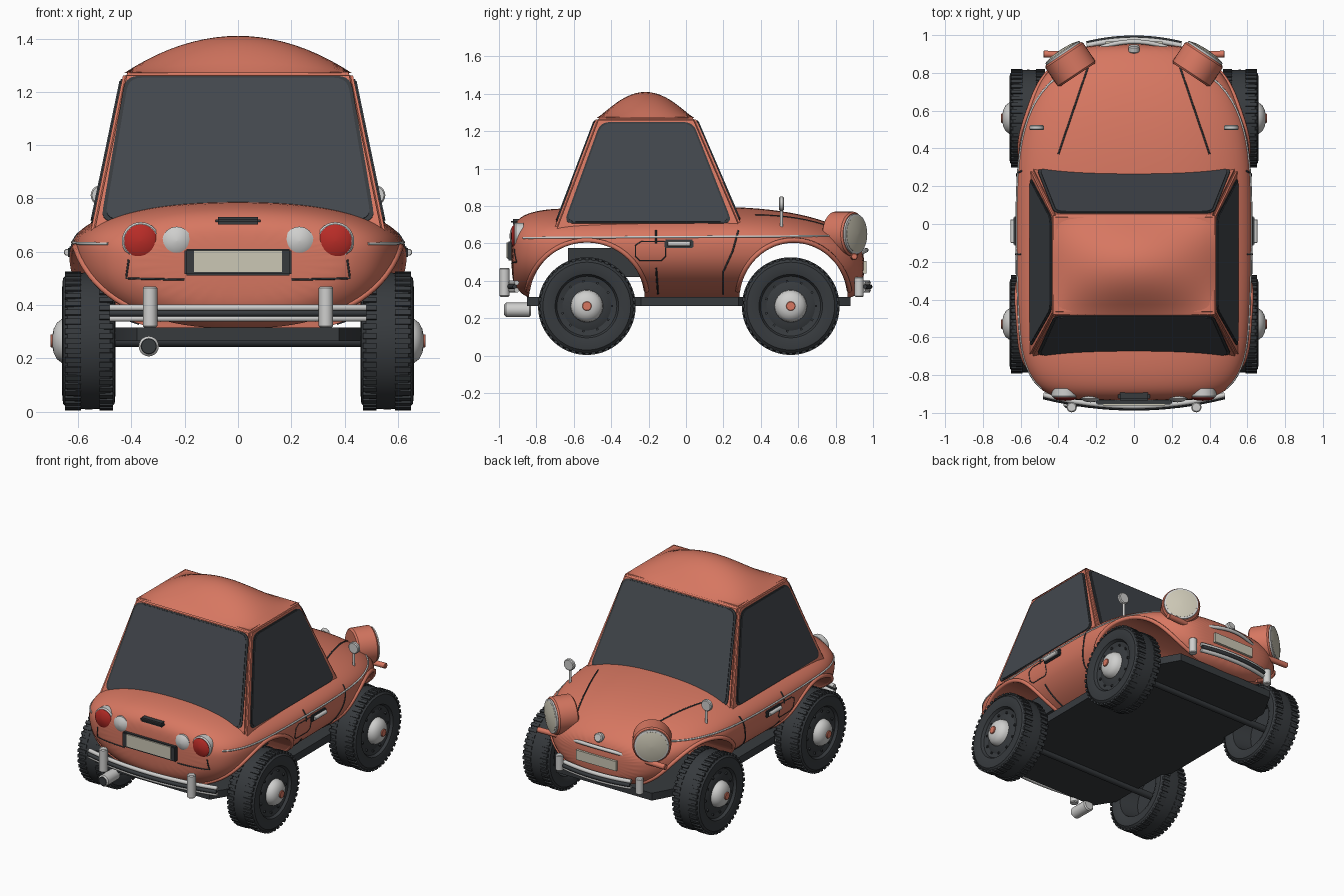
import bpy, bmesh, math
from mathutils import Vector
from mathutils.bvhtree import BVHTree

if "Cube" in bpy.data.objects:
    bpy.data.objects.remove(bpy.data.objects["Cube"])


def material(name, rgb):
    m = bpy.data.materials.new(name)
    m.use_nodes = True
    m.diffuse_color = (*rgb, 1)
    m.node_tree.nodes["Principled BSDF"].inputs["Base Color"].default_value = (*rgb, 1)
    return m


paint = material("coral paint", (0.68, 0.185, 0.12))
glass = material("dark glass", (0.055, 0.063, 0.074))
rubber = material("black rubber", (0.038, 0.043, 0.048))
chrome = material("chrome", (0.62, 0.62, 0.61))
red = material("red lens", (0.48, 0.025, 0.02))
cream = material("cream", (0.6, 0.57, 0.46))
SIDES = ((1, "left"), (-1, "right"))


def activate(ob):
    bpy.ops.object.select_all(action='DESELECT')
    ob.select_set(True)
    bpy.context.view_layer.objects.active = ob


def finish(name, bm, mat, smooth=True):
    bmesh.ops.recalc_face_normals(bm, faces=bm.faces)
    me = bpy.data.meshes.new(name)
    bm.to_mesh(me)
    bm.free()
    me.materials.append(mat)
    ob = bpy.data.objects.new(name, me)
    bpy.context.collection.objects.link(ob)
    if smooth:
        activate(ob)
        bpy.ops.object.shade_smooth_by_angle(angle=math.radians(35))
    return ob


def loft(name, rings, mat):
    bm = bmesh.new()
    rows = [[bm.verts.new(p) for p in r] for r in rings]
    n = len(rows[0])
    for a, b in zip(rows, rows[1:]):
        for i in range(n):
            bm.faces.new((a[i], a[(i + 1) % n], b[(i + 1) % n], b[i]))
    bm.faces.new(rows[0])
    bm.faces.new(rows[-1])
    return finish(name, bm, mat)


def spin(name, origin, axis, profile, mat, seg=32):
    """Revolve (distance, radius) pairs about an axis."""
    q = Vector(axis).to_track_quat('Z', 'Y')
    angles = [math.tau * i / seg for i in range(seg)]
    return loft(name, [[Vector(origin) + q @ Vector((r * math.cos(a), r * math.sin(a), d))
                        for a in angles] for d, r in profile], mat)


def rod(name, a, b, r, mat, seg=20):
    axis = Vector(b) - Vector(a)
    n, e = axis.length, min(r, axis.length) * 0.2
    return spin(name, a, axis, [(0, r - e), (e, r), (n - e, r), (n, r - e)], mat, seg)


def box(name, lo, hi, mat, bevel=0.0):
    bm = bmesh.new()
    bmesh.ops.create_cube(bm, size=1)
    for v in bm.verts:
        v.co = [(l + h) / 2 + c * (h - l) for l, h, c in zip(lo, hi, v.co)]
    if bevel:
        bmesh.ops.bevel(bm, geom=bm.edges[:], offset=bevel, segments=2, affect='EDGES')
    return finish(name, bm, mat)


def tube(name, pts, r, mat):
    cu = bpy.data.curves.new(name, 'CURVE')
    cu.dimensions, cu.bevel_depth, cu.bevel_resolution = '3D', r, 1
    cu.use_fill_caps = True
    sp = cu.splines.new('POLY')
    sp.points.add(len(pts) - 1)
    for p, c in zip(sp.points, pts):
        p.co = (*c, 1)
    cu.materials.append(mat)
    ob = bpy.data.objects.new(name, cu)
    bpy.context.collection.objects.link(ob)
    activate(ob)
    bpy.ops.object.convert(target='MESH')


# Body shell: y, half width, bottom, top
stations = [(-.935, .36, .42, .67), (-.91, .44, .36, .72), (-.86, .525, .31, .76),
            (-.75, .585, .285, .785), (-.6, .615, .28, .79), (-.2, .63, .28, .79),
            (.2, .63, .28, .8), (.45, .61, .28, .785), (.65, .56, .28, .75),
            (.8, .47, .29, .7), (.9, .37, .31, .64), (.955, .25, .36, .58)]


def section(y, w, lo, hi):
    mid, ring = lo + .63 * (hi - lo), []
    for i in range(36):
        a = math.tau * i / 36
        c, s = math.cos(a), math.sin(a)
        x = math.copysign(abs(c) ** .88, c) * w
        ring.append((x, y, mid + math.copysign(abs(s) ** .88, s) * (hi - mid if s > 0 else mid - lo)))
    return ring


body = loft("body_shell", [section(*s) for s in stations], paint)
activate(body)
sub = body.modifiers.new("round", 'SUBSURF')
sub.levels = 2
bpy.ops.object.modifier_apply(modifier=sub.name)

# Wheel arches, cut straight through
ARCHES = (("rear", -.53, .31), ("front", .575, .29))
AXLES = (("rear", -.53), ("front", .56))
for end, cy, ry in ARCHES:
    ring = [(cy + ry * math.cos(math.tau * i / 48), .3 + .305 * math.sin(math.tau * i / 48))
            for i in range(48)]
    cutter = loft(end + "_arch_cutter", [[(x, *p) for p in ring] for x in (-1, 1)], paint)
    cutter.hide_render = True
    activate(body)
    cut = body.modifiers.new("arch", 'BOOLEAN')
    cut.object, cut.operation, cut.solver = cutter, 'DIFFERENCE', 'EXACT'
    bpy.ops.object.modifier_apply(modifier=cut.name)
    bpy.data.objects.remove(cutter)
activate(body)
bpy.ops.object.shade_smooth_by_angle(angle=math.radians(35))
bm = bmesh.new()
bm.from_mesh(body.data)
surface = BVHTree.FromBMesh(bm)
bm.free()


def seam(name, pts, axis, sign, r=.005, mat=rubber, steps=10):
    """Lay a thin line on the body, projected along an axis."""
    flat = [Vector(a).lerp(Vector(b), i / steps) for a, b in zip(pts, pts[1:]) for i in range(steps)]
    flat.append(Vector(pts[-1]))
    direction = Vector((0, 0, 0))
    direction[axis] = -sign
    hits = []
    for p in flat:
        o = list(p)
        o.insert(axis, 2 * sign)
        hit = surface.ray_cast(Vector(o), direction)[0]
        if hit:
            hits.append(hit)
    if len(hits) > 1:
        tube(name, hits, r, mat)


for s, side in SIDES:
    for end, cy, ry in ARCHES:
        lip = [(cy + (ry + .012) * math.cos(math.pi * i / 40), .3 + .317 * math.sin(math.pi * i / 40))
               for i in range(2, 39)]
        seam(f"{side}_{end}_arch_lip", lip, 0, s, .014, paint, 1)
    seam(side + "_chrome_trim", [(-.87, .63), (.78, .64)], 0, s, .006, chrome, 40)
    seam(side + "_door_front_seam", [(.28, .67), (.25, .56), (.2, .45), (.2, .33)], 0, s)
    seam(side + "_door_rear_seam", [(-.16, .67), (-.16, .6)], 0, s)
    seam(side + "_door_lower_seam", [(-.16, .47), (-.15, .33)], 0, s)
    seam(side + "_side_flap", [(-.11, .61), (-.24, .61), (-.27, .59), (-.27, .53), (-.25, .51),
                               (-.13, .51), (-.11, .53), (-.11, .61)], 0, s, .003)
    seam(side + "_bonnet_seam", [(s * .24, .84), (s * .4, .37)], 2, 1)
    seam(side + "_boot_seam", [(s * .41, .57), (s * .42, .5), (s * .2, .495)], 1, -1, .004)

# Cabin, with walls leaning inward
def wall_x(z): return .55 - .207 * (z - .69)
def rear_y(z): return -.70 + .38 * (z - .69)
def front_y(z): return .30 - .43 * (z - .69)


bm = bmesh.new()
rows = [[bm.verts.new((sx * wall_x(z), f(z), z)) for sx, f in
         ((-1, rear_y), (1, rear_y), (1, front_y), (-1, front_y))] for z in (.62, 1.275)]
for i in range(4):
    j = (i + 1) % 4
    bm.faces.new((rows[0][i], rows[0][j], rows[1][j], rows[1][i]))
bm.faces.new(rows[0])
bm.faces.new(rows[1])
bmesh.ops.bevel(bm, geom=bm.edges[:], offset=.014, segments=3, affect='EDGES')
finish("cabin", bm, paint)

# Domed roof panel
bm = bmesh.new()
bmesh.ops.create_grid(bm, x_segments=20, y_segments=20, size=1)
for v in bm.verts:
    u, w = v.co.x, v.co.y
    bulge = max(0, 1 - u * u) * max(0, 1 - w * w) ** 1.25
    v.co = (u * .428, -.217 + w * .263, 1.27 + .14 * bulge)
finish("roof", bm, paint)


def window(name, corners, out):
    """Rounded pane with a dark rubber seal under it."""
    mid = sum(map(Vector, corners), Vector()) / 4
    for label, grow, depth, mat in (("glass", 1, .009, glass), ("seal", 1.03, .005, rubber)):
        c = [mid + (Vector(p) - mid) * grow for p in corners]
        pts = []
        for i, p in enumerate(c):
            a = p + (c[i - 1] - p).normalized() * .05
            b = p + (c[(i + 1) % 4] - p).normalized() * .05
            pts += [a.lerp(p, t / 5).lerp(p.lerp(b, t / 5), t / 5) for t in range(6)]
        n = (c[1] - c[0]).cross(c[3] - c[0]).normalized()
        n *= depth * math.copysign(1, n.dot(Vector(out)))
        loft(f"{name}_{label}", [pts, [p + n for p in pts]], mat)


for name, f, out in (("rear_window", rear_y, -1), ("windscreen", front_y, 1)):
    window(name, [(x, f(z), z) for x, z in ((-.5, .72), (.5, .72), (.41, 1.25), (-.41, 1.25))], (0, out, 0))
for s, side in SIDES:
    window(side + "_window", [(s * wall_x(z), y, z) for y, z in
                              ((-.64, .715), (.235, .715), (.03, 1.24), (-.45, 1.24))], (s, 0, 0))

# Floor and the box inside the rear arches
plan = [(-.38, -.85), (.38, -.85), (.46, -.72), (.46, -.28), (.5, -.24), (.5, .28),
        (.46, .32), (.46, .7), (.36, .88), (-.36, .88), (-.46, .7), (-.46, .32),
        (-.5, .28), (-.5, -.24), (-.46, -.28), (-.46, -.72)]
loft("floor", [[(*p, z) for p in plan] for z in (.265, .315)], rubber)
box("rear_inner_box", (-.4, -.63, .42), (.4, -.23, .575), rubber)

# Wheels
tyre = [(.6, .001), (.6, .15), (.475, .17), (.46, .2), (.463, .235), (.48, .253), (.56, .257),
        (.64, .253), (.657, .235), (.66, .2), (.652, .17), (.635, .16), (.628, .13), (.64, .1), (.64, .001)]
hub = [(.63, .088), (.66, .083), (.68, .068), (.692, .045), (.697, .02), (.697, .001)]
for end, cy in AXLES:
    rod(end + "_axle", (-.61, cy, .265), (.61, cy, .265), .022, rubber)
    for s, side in SIDES:
        name, o, ax = f"{side}_{end}", (0, cy, .265), (s, 0, 0)
        spin(name + "_wheel", o, ax, tyre, rubber, 48)
        spin(name + "_hubcap", o, ax, hub, chrome)
        rod(name + "_hub_centre", (s * .69, cy, .265), (s * .704, cy, .265), .025, paint)
        # Tread lugs on both shoulders, and rim bolts
        bm = bmesh.new()
        for i in range(44):
            a = math.tau * i / 44
            for x, r, dims in ((.495, .254, (.05, .021, .014)), (.62, .254, (.06, .021, .014)),
                               (.632, .135, (.014, .012, .012))):
                if r < .2 and i % 4:
                    continue
                t = a + (.07 if x < .5 else 0)
                new = bmesh.ops.create_cube(bm, size=1)["verts"]
                for v in new:
                    d, w, h = v.co.x * dims[0], v.co.y * dims[1], r + v.co.z * dims[2]
                    v.co = (s * (x + d), cy + h * math.cos(t) - w * math.sin(t),
                            .265 + h * math.sin(t) + w * math.cos(t))
        finish(name + "_tread", bm, rubber, False)

# Bumpers, number plates and handles
for end, half, sign, tip, sweep in (("rear", .48, -1, .965, .06), ("front", .25, 1, .975, .03)):
    for part, z, r, push, mat in (("upper_bar", .39, .014, 0, chrome), ("lower_bar", .35, .014, 0, chrome),
                                  ("rubber_strip", .369, .013, .01, rubber)):
        tube(f"{end}_bumper_{part}", [(half * i / 8, sign * (tip + push - sweep * (i / 8) ** 2), z)
                                      for i in range(-8, 9)], r, mat)
box("rear_plate_frame", (-.2, -.955, .51), (.2, -.9, .61), rubber, .006)
box("rear_plate", (-.165, -.96, .523), (.165, -.952, .605), cream)
box("front_plate", (-.15, .94, .44), (.15, .965, .505), cream)
box("boot_handle", (-.085, -.935, .702), (.085, -.88, .73), rubber, .01)
tube("grille_moustache", [(.22 * i / 8, .965 - .05 * (i / 8) ** 2, .565 - .025 * (i / 8) ** 2)
                          for i in range(-8, 9)], .012, chrome)
rod("nose_badge", (0, .91, .61), (0, .945, .62), .03, chrome)
rod("exhaust_pipe", (-.335, -.83, .245), (-.335, -.97, .245), .038, chrome)
rod("exhaust_bore", (-.335, -.96, .245), (-.335, -.973, .245), .03, rubber)

# Lamps, mirrors and other paired fittings
for s, side in SIDES:
    rod(side + "_rear_overrider", (s * .33, -.97, .315), (s * .33, -.97, .47), .027, chrome)
    rod(side + "_front_overrider", (s * .3, .925, .315), (s * .3, .925, .42), .025, chrome)
    back = (0, -1, 0)
    spin(side + "_tail_ring", (s * .365, -.87, .64), back, [(0, .07), (.04, .071), (.048, .064)], chrome)
    spin(side + "_tail_lens", (s * .365, -.87, .64), back,
         [(0, .062), (.05, .062), (.062, .045), (.066, .001)], red)
    spin(side + "_reversing_lamp", (s * .23, -.88, .64), back,
         [(0, .054), (.045, .054), (.05, .046), (.06, .03), (.064, .001)], chrome)
    ax = (s * .55, .83, 0)
    lamp = (s * .305, .797, .65)
    spin(side + "_headlight_pod", lamp, ax, [(-.01, .11), (0, .12), (.115, .12), (.125, .112)], paint)
    spin(side + "_headlight_ring", lamp, ax, [(.11, .108), (.135, .108), (.138, .1)], chrome)
    spin(side + "_headlight_lens", lamp, ax, [(.12, .097), (.139, .097), (.148, .06), (.151, .001)], cream)
    rod(side + "_indicator", (s * .32, .895, .53), (s * .48, .9, .53), .018, paint)
    rod(side + "_mirror_stalk", (s * .51, .51, .66), (s * .51, .51, .8), .008, chrome)
    rod(side + "_mirror", (s * .515, .497, .812), (s * .515, .523, .812), .038, chrome)
    x0, x1 = sorted((s * .6, s * .638))
    box(side + "_handle_plate", (x0, -.115, .575), (x1, .04, .62), rubber, .006)
    rod(side + "_door_handle", (s * .641, -.1, .598), (s * .641, .025, .598), .013, chrome)
